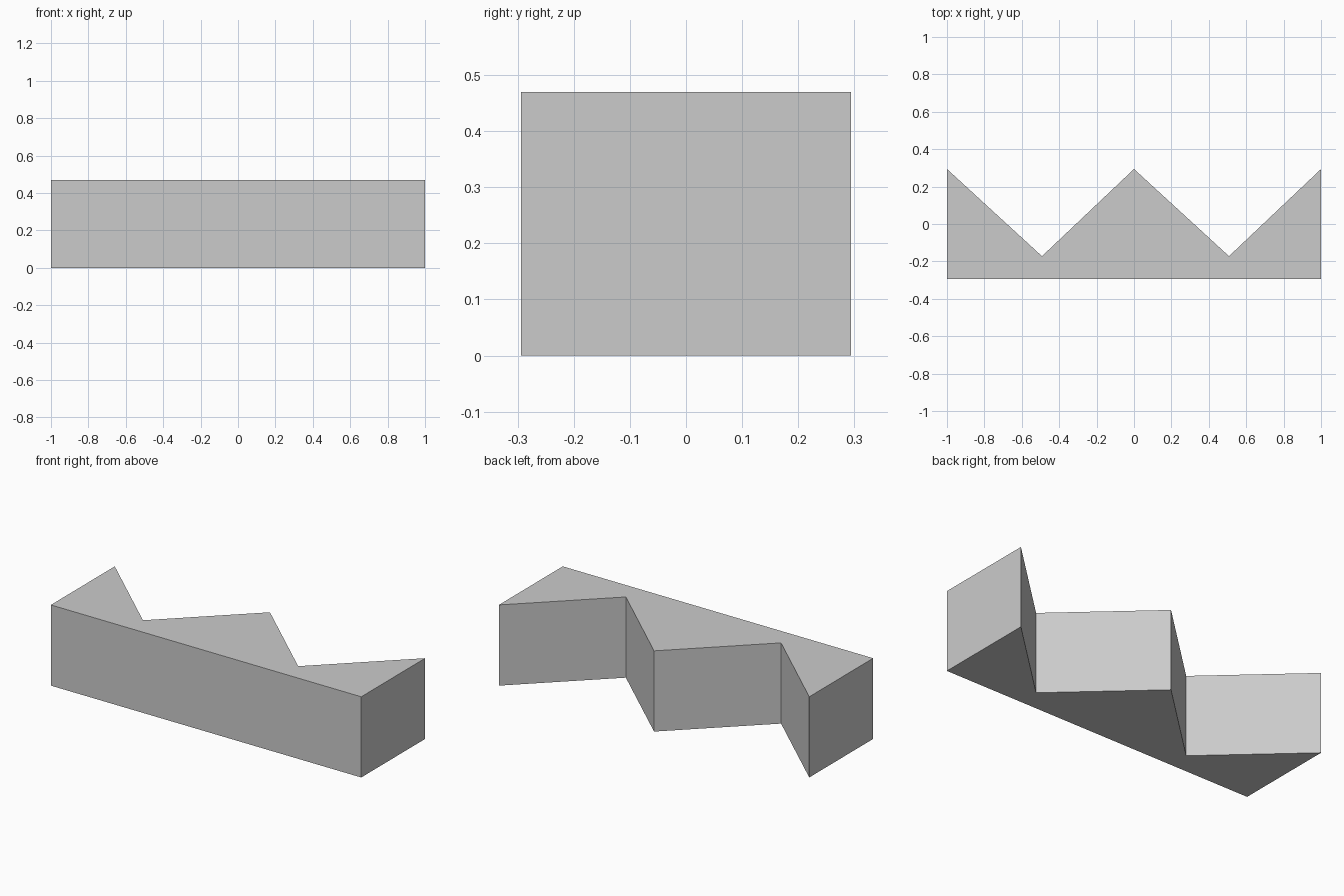
import bpy
import bmesh

cube = bpy.data.objects.get("Cube")
if cube:
    bpy.data.objects.remove(cube, do_unlink=True)

HEIGHT = 0.47
FRONT, VALLEY, PEAK = -0.294, -0.172, 0.294

# Plain grey material
grey = bpy.data.materials.new("plain_grey")
grey.use_nodes = True
colour = (0.6, 0.6, 0.6, 1)
grey.diffuse_color = colour
grey.node_tree.nodes["Principled BSDF"].inputs["Base Color"].default_value = colour

# Plan outline: straight front edge, zigzag back edge
outline = [(-1, FRONT), (1, FRONT), (1, PEAK), (0.508, VALLEY),
           (0, PEAK), (-0.492, VALLEY), (-1, PEAK)]

# Extrude the outline upwards into a solid block
bm = bmesh.new()
base = bm.faces.new([bm.verts.new((x, y, 0)) for x, y in outline])
top = bmesh.ops.extrude_face_region(bm, geom=[base], use_keep_orig=True)
top_verts = [v for v in top["geom"] if isinstance(v, bmesh.types.BMVert)]
bmesh.ops.translate(bm, verts=top_verts, vec=(0, 0, HEIGHT))
bmesh.ops.recalc_face_normals(bm, faces=bm.faces[:])

mesh = bpy.data.meshes.new("zigzag_block")
bm.to_mesh(mesh)
bm.free()
mesh.materials.append(grey)
block = bpy.data.objects.new("zigzag_block", mesh)
bpy.context.collection.objects.link(block)
